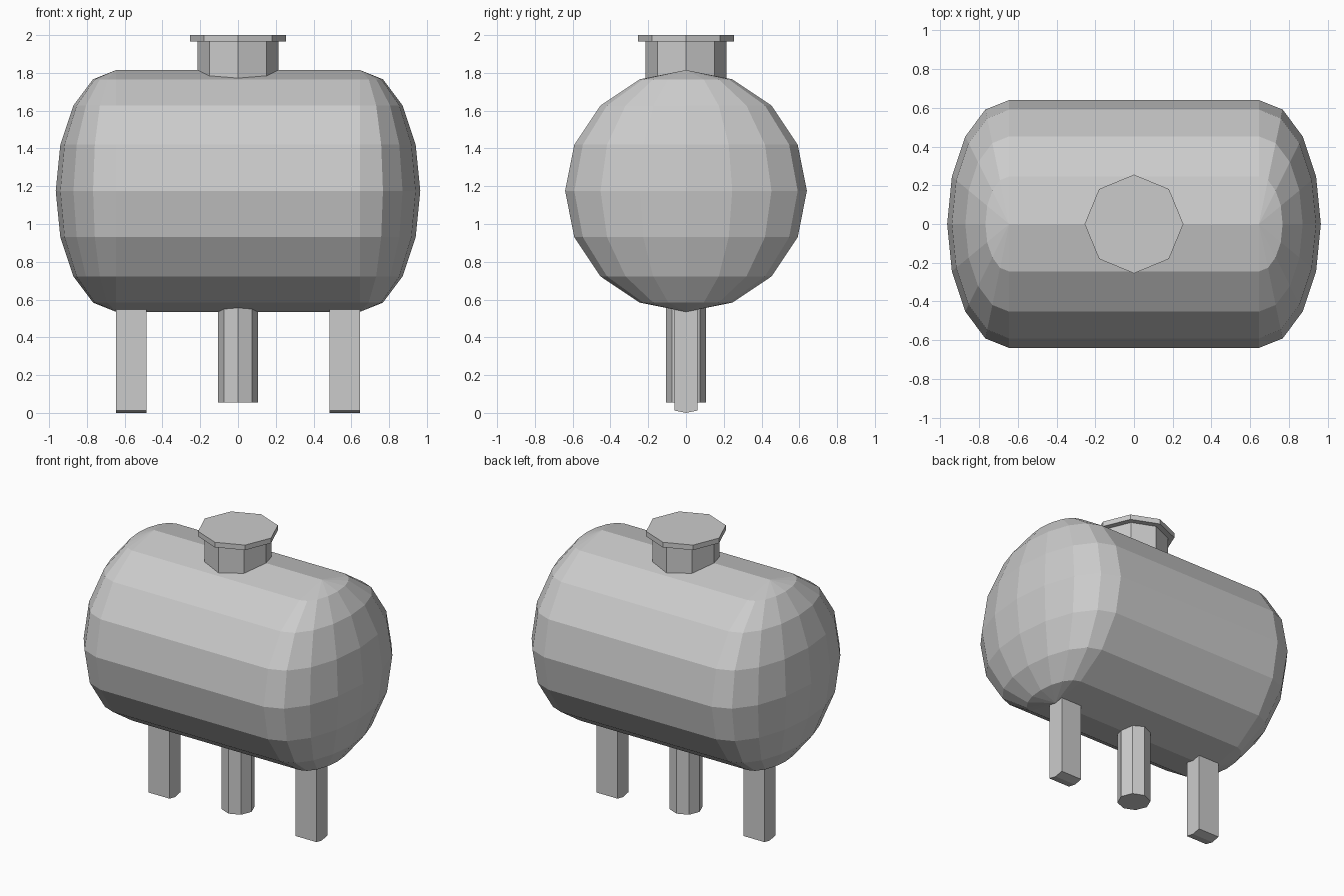
import bpy, bmesh, math
from mathutils import Matrix, Vector

if "Cube" in bpy.data.objects:
    bpy.data.objects.remove(bpy.data.objects["Cube"])

R, ZC = 0.64, 1.175        # tank radius and axis height
HALF, DOME = 0.645, 0.32   # half length of the barrel, depth of the end domes


def finish(name, bm, mirror=False):
    bmesh.ops.recalc_face_normals(bm, faces=bm.faces)
    mesh = bpy.data.meshes.new(name)
    bm.to_mesh(mesh)
    bm.free()
    ob = bpy.data.objects.new(name, mesh)
    bpy.context.collection.objects.link(ob)
    if mirror:
        ob.modifiers.new("mirror_x", 'MIRROR').use_axis[0] = True
    return ob


def octagon(name, radius, z0, z1):
    bm = bmesh.new()
    bmesh.ops.create_cone(bm, cap_ends=True, segments=8, radius1=radius, radius2=radius,
                          depth=z1 - z0, matrix=Matrix.Translation((0, 0, (z0 + z1) / 2)))
    return finish(name, bm)


# Tank: half a squashed sphere as the dome, its rim extruded to the middle, mirrored
bm = bmesh.new()
bmesh.ops.create_uvsphere(bm, u_segments=16, v_segments=8, radius=1)
bmesh.ops.delete(bm, geom=[v for v in bm.verts if v.co.x < -0.01], context='VERTS')
for v in bm.verts:
    v.co = Vector((HALF + DOME * v.co.x, R * v.co.y, ZC + R * v.co.z))
rim = [e for e in bm.edges if all(abs(v.co.x - HALF) < 0.001 for v in e.verts)
       and e.is_boundary]
new = bmesh.ops.extrude_edge_only(bm, edges=rim)["geom"]
for v in new:
    if isinstance(v, bmesh.types.BMVert):
        v.co.x = 0
finish("tank", bm, mirror=True)

# Filler neck, lid and drain pipe
octagon("filler_neck", 0.215, 1.70, 1.97)
octagon("lid", 0.255, 1.965, 2.0)
octagon("drain_pipe", 0.105, 0.055, 0.62)

# Legs: shallow V-bottomed section following the tank belly, extruded along x
bm = bmesh.new()
section = [(-0.06, 0.012), (0, 0), (0.06, 0.012), (0.06, 0.57), (-0.06, 0.57)]
face = bm.faces.new([bm.verts.new((0.485, y, z)) for y, z in section])
ext = bmesh.ops.extrude_face_region(bm, geom=[face], use_keep_orig=True)["geom"]
bmesh.ops.translate(bm, vec=(0.16, 0, 0),
                    verts=[g for g in ext if isinstance(g, bmesh.types.BMVert)])
finish("legs", bm, mirror=True)
